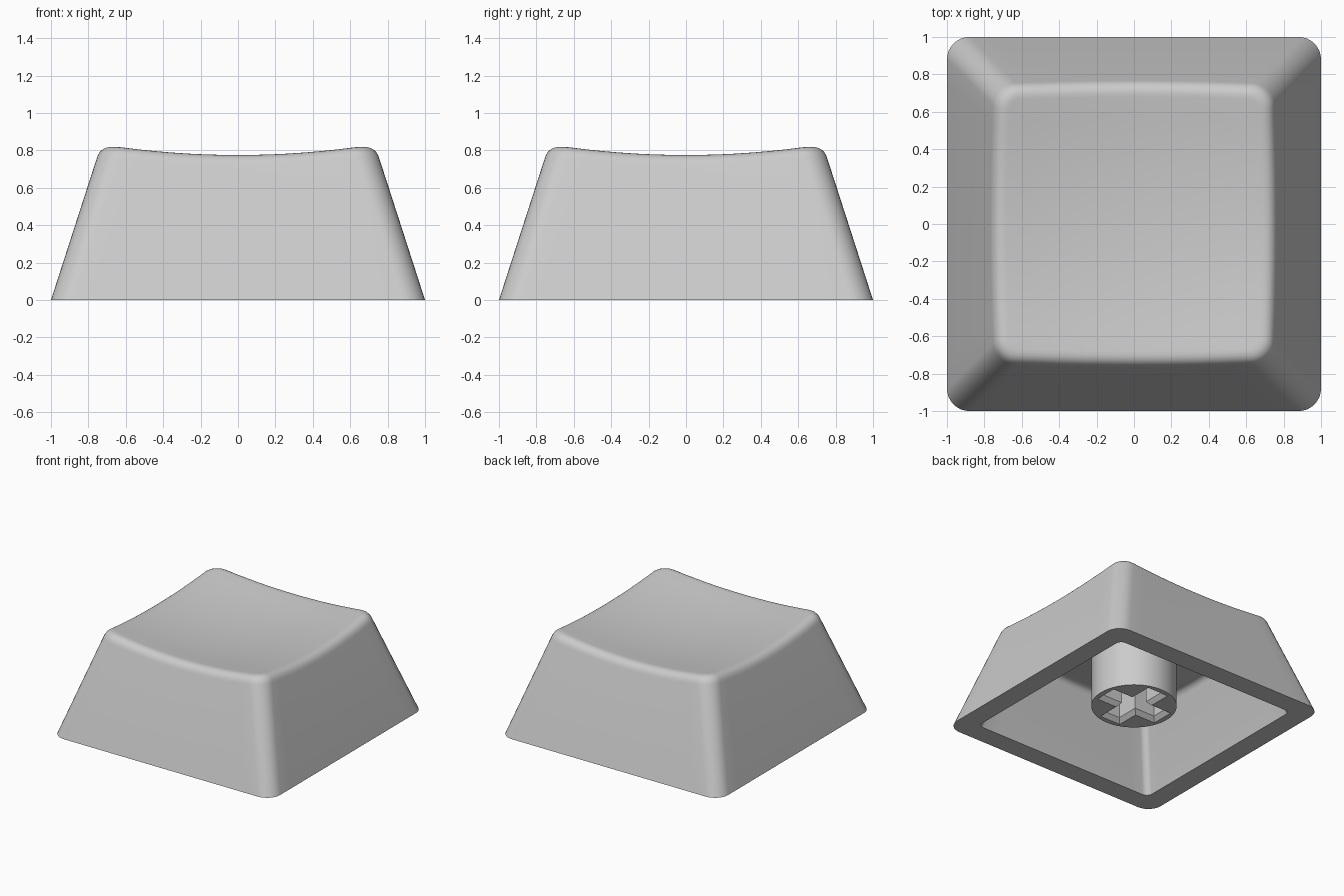
import bpy, bmesh, math

if "Cube" in bpy.data.objects:
    bpy.data.objects.remove(bpy.data.objects["Cube"])

grey = bpy.data.materials.new("light grey plastic")
grey.diffuse_color = (0.6, 0.6, 0.6, 1)
grey.use_nodes = True
grey.node_tree.nodes["Principled BSDF"].inputs["Base Color"].default_value = grey.diffuse_color

SIDE, CORNER = 14, 8           # segments per straight side and per rounded corner
DISH_Z, DISH_K = 0.722, 0.112  # dish centre height and curvature
SLOPE = 0.323                  # inward lean of the walls


def quarter_turns(pts):
    """Repeat points four times around the z axis."""
    out = []
    for c, s in ((1, 0), (0, 1), (-1, 0), (0, -1)):
        out += [(x * c - y * s, x * s + y * c) for x, y in pts]
    return out


def outline(half, r):
    """Points of a rounded square, always in the same order and number."""
    core = half - r
    pts = [(half, core * (2 * i / SIDE - 1)) for i in range(SIDE)]
    for i in range(CORNER):
        a = i / CORNER * math.pi / 2
        pts.append((core + r * math.cos(a), core + r * math.sin(a)))
    return quarter_turns(pts)


COUNT = len(outline(1, 0.12))


def column(i, half, r, z0, k, trim, r_top):
    """Wall, rounded edge and curved top points for one outline position."""
    def dish(x, y):
        return z0 + k * (x * x + y * y)

    def wall(z):
        return (*outline(half - z * SLOPE, r)[i], z)
    z = z0 + 0.05
    for _ in range(5):                       # height where wall meets dish
        z = dish(*wall(z)[:2])
    edge, low = wall(z), wall(z - trim * 0.94)
    tx, ty = outline(half - z * SLOPE - trim, r_top)[i]
    top = (tx, ty, dish(tx, ty))
    col = [wall(0)]
    for j in range(8):                       # rounded edge
        t = j / 7
        col.append(tuple((1 - t) ** 2 * a + 2 * t * (1 - t) * b + t * t * c
                         for a, b, c in zip(low, edge, top)))
    for f in (0.85, 0.7, 0.55, 0.4, 0.25, 0.1):
        col.append((tx * f, ty * f, dish(tx * f, ty * f)))
    return col


def bridge(bm, a, b):
    for i in range(len(a)):
        j = (i + 1) % len(a)
        bm.faces.new((a[i], a[j], b[j], b[i]))


def finish(bm, name):
    bmesh.ops.recalc_face_normals(bm, faces=bm.faces)
    mesh = bpy.data.meshes.new(name)
    bm.to_mesh(mesh)
    bm.free()
    mesh.materials.append(grey)
    obj = bpy.data.objects.new(name, mesh)
    bpy.context.collection.objects.link(obj)
    bpy.ops.object.select_all(action='DESELECT')
    obj.select_set(True)
    bpy.context.view_layer.objects.active = obj
    bpy.ops.object.shade_smooth_by_angle(angle=math.radians(30))


# Hollow cap shell: curved ceiling, inner wall, rim, outer wall, dish
inner = [column(i, 0.833, 0.05, 0.55, 0.08, 0.05, 0.04) for i in range(COUNT)]
outer = [column(i, 1.0, 0.12, DISH_Z, DISH_K, 0.068, 0.055) for i in range(COUNT)]
rings = list(zip(*inner))[::-1] + list(zip(*outer))

bm = bmesh.new()
loops = [[bm.verts.new(p) for p in ring] for ring in rings]
for a, b in zip(loops, loops[1:]):
    bridge(bm, a, b)
for loop, z in ((loops[0], 0.55), (loops[-1], DISH_Z)):
    centre = bm.verts.new((0, 0, z))
    for i in range(COUNT):
        bm.faces.new((loop[i], loop[(i + 1) % COUNT], centre))
finish(bm, "cap_shell")


# Mounting stem: round post with a cross-shaped socket and chamfered mouth
def cross(length, width):
    return quarter_turns([(length, -width), (length, width), (width, width)])


circle = [(0.322 * math.cos(i * math.pi / 32), 0.322 * math.sin(i * math.pi / 32))
          for i in range(64)]
BOTTOM, TOP = 0.11, 0.565

bm = bmesh.new()


def ring(pts, z):
    return [bm.verts.new((x, y, z)) for x, y in pts]


post_low, post_top = ring(circle, BOTTOM), ring(circle, TOP)
mouth = ring(cross(0.28, 0.095), BOTTOM)
throat = ring(cross(0.25, 0.065), BOTTOM + 0.035)
socket_top = ring(cross(0.25, 0.065), TOP)
for a, b in ((post_low, post_top), (mouth, throat), (throat, socket_top)):
    bridge(bm, a, b)
for a, b in ((post_low, mouth), (post_top, socket_top)):
    edges = [bm.edges.get((l[i - 1], l[i])) for l in (a, b) for i in range(len(l))]
    bmesh.ops.triangle_fill(bm, edges=edges, use_beauty=True)
finish(bm, "stem")
